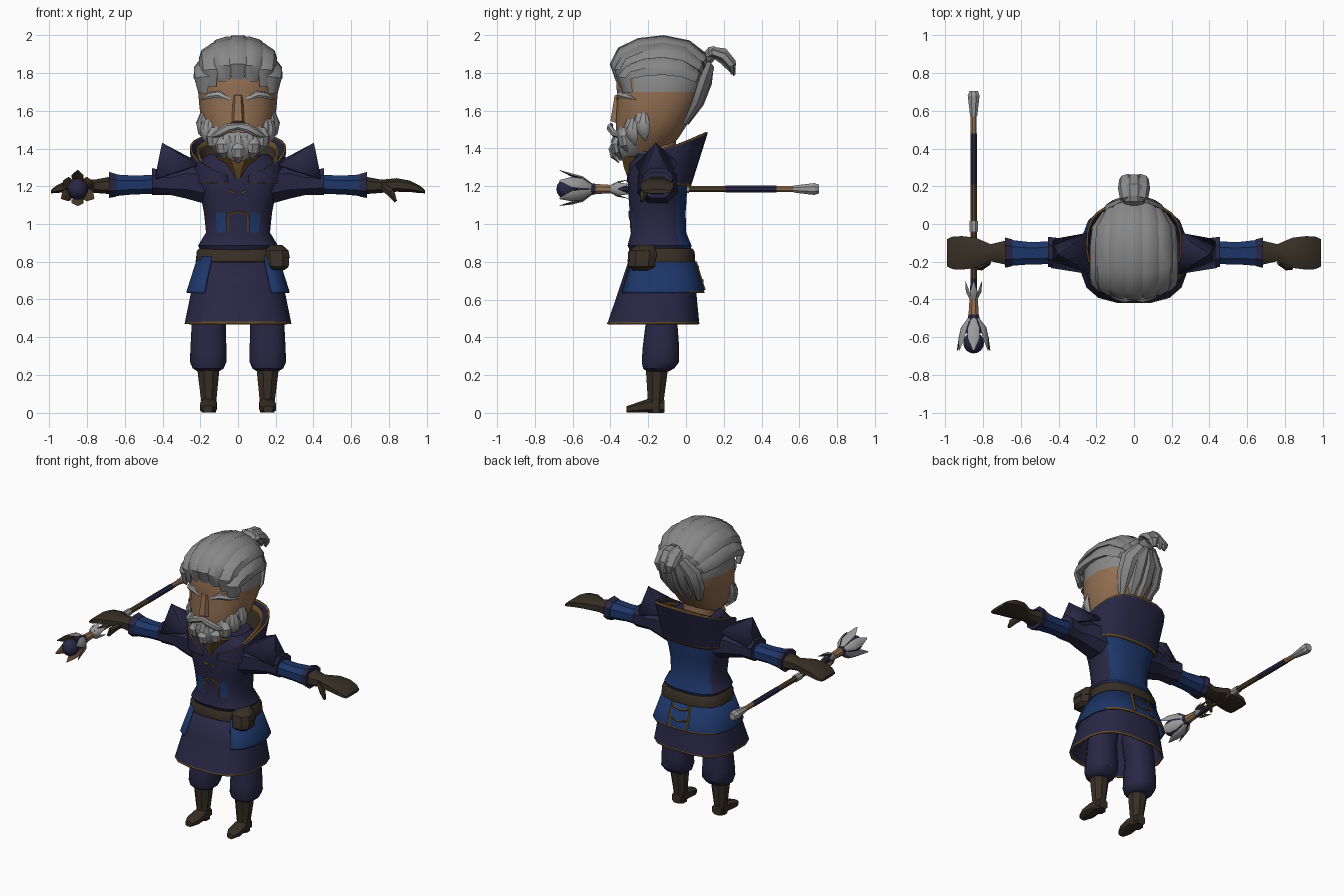
import bpy, bmesh, math
from mathutils import Vector as V
from math import sin, cos, pi, radians

cube = bpy.data.objects.get("Cube")
if cube:
    bpy.data.objects.remove(cube)

COLORS = {
    "hair_grey": (0.245, 0.245, 0.245), "beard_grey": (0.31, 0.31, 0.31),
    "skin": (0.29, 0.16, 0.083), "navy_cloth": (0.022, 0.02, 0.058),
    "blue_cloth": (0.012, 0.037, 0.14), "brown_leather": (0.038, 0.028, 0.018),
    "gold_trim": (0.13, 0.07, 0.019), "silver_metal": (0.33, 0.33, 0.33),
    "dark_wood": (0.085, 0.052, 0.024),
}
MATS = {}
for key, rgb in COLORS.items():
    m = bpy.data.materials.new(key)
    m.use_nodes = True
    m.diffuse_color = (*rgb, 1)
    bsdf = m.node_tree.nodes["Principled BSDF"]
    bsdf.inputs["Base Color"].default_value = (*rgb, 1)
    bsdf.inputs["Roughness"].default_value = 0.8
    MATS[key] = m
HAIR, BEARD, SKIN, NAVY, BLUE, BROWN, GOLD, SILVER, WOOD = COLORS


def build(name, verts, faces, mat, thick=0):
    """Mesh from points; mat is a colour name or a rule(centre, normal)."""
    bm = bmesh.new()
    vs = [bm.verts.new(v) for v in verts]
    for f in faces:
        bm.faces.new([vs[i] for i in f])
    bmesh.ops.recalc_face_normals(bm, faces=bm.faces)
    bm.normal_update()
    me = bpy.data.meshes.new(name)
    slots = []
    for f in bm.faces:
        key = mat if isinstance(mat, str) else mat(f.calc_center_median(), f.normal)
        if key not in slots:
            slots.append(key)
            me.materials.append(MATS[key])
        f.material_index = slots.index(key)
    bm.to_mesh(me)
    bm.free()
    ob = bpy.data.objects.new(name, me)
    bpy.context.collection.objects.link(ob)
    if thick:
        mod = ob.modifiers.new("Thickness", "SOLIDIFY")
        mod.thickness, mod.offset = thick, 0
    bpy.ops.object.select_all(action="DESELECT")
    ob.select_set(True)
    bpy.context.view_layer.objects.active = ob
    bpy.ops.object.shade_smooth_by_angle(angle=radians(36))
    return ob


def skin_rings(name, rings, mat, cap=True, thick=0):
    n = len(rings[0])
    faces = [(r * n + i, r * n + (i + 1) % n, (r + 1) * n + (i + 1) % n, (r + 1) * n + i)
             for r in range(len(rings) - 1) for i in range(n)]
    if cap:
        faces += [tuple(range(n)), tuple(range((len(rings) - 1) * n, len(rings) * n))]
    return build(name, [p for r in rings for p in r], faces, mat, thick)


def loft(name, rows, mat, axis="z", sides=12, power=1.0, s=1, cap=True, thick=0):
    """Rows are (position on axis, centre a, centre b, radius a, radius b)."""
    rings = []
    for t, a, b, ra, rb in rows:
        ring = []
        for i in range(sides):
            g = 2 * pi * (i + .5) / sides
            p = a + ra * math.copysign(abs(cos(g)) ** power, cos(g))
            q = b + rb * math.copysign(abs(sin(g)) ** power, sin(g))
            x, y, z = {"z": (p, q, t), "x": (t, p, q), "y": (p, t, q)}[axis]
            ring.append((x * s, y, z))
        rings.append(ring)
    return skin_rings(name, rings, mat, cap, thick)


def sweep(name, pts, widths, mat, centre, flat=0.4, sides=6):
    """Lock or strip along a path, lying flat against the given centre."""
    pts = [V(p) for p in pts]
    rings = []
    for i, p in enumerate(pts):
        t = (pts[min(i + 1, len(pts) - 1)] - pts[max(i - 1, 0)]).normalized()
        b = t.cross(p - V(centre)).normalized()
        n = b.cross(t)
        w = widths[i]
        rings.append([p + b * w * cos(2 * pi * k / sides) + n * w * flat * sin(2 * pi * k / sides)
                      for k in range(sides)])
    return skin_rings(name, rings, mat)


# Head: skin with cropped hair above the temple line
def head_rule(c, n):
    return HAIR if c.z > 1.7 and (n.y > -0.6 or c.z > 1.82) else SKIN


loft("neck", [(1.2, 0, -.14, .11, .1), (1.46, 0, -.15, .1, .1)], SKIN)
loft("head", [(1.38, 0, -.23, .1, .11), (1.45, 0, -.205, .16, .165), (1.52, 0, -.185, .19, .19),
              (1.61, 0, -.155, .207, .215), (1.7, 0, -.14, .215, .23), (1.8, 0, -.135, .207, .24),
              (1.9, 0, -.13, .165, .2), (1.95, 0, -.13, .1, .12)], head_rule, sides=16, power=.87)
build("nose", [(-.03, -.35, 1.69), (.03, -.35, 1.69), (-.04, -.355, 1.53), (.04, -.355, 1.53),
               (-.022, -.4, 1.545), (.022, -.4, 1.545), (-.015, -.378, 1.68), (.015, -.378, 1.68)],
      [(0, 2, 4, 6), (1, 7, 5, 3), (6, 4, 5, 7), (2, 3, 5, 4), (0, 6, 7, 1)], SKIN)

# Swept-back hair locks gathered at the back, dipping lower at the temples
MID = [(-.362, 1.77, .195), (-.385, 1.845, .203), (-.345, 1.915, .203), (-.25, 1.96, .203),
       (-.12, 1.975, .203), (.01, 1.95, .193), (.1, 1.885, .15), (.13, 1.81, .07)]
for k in range(-3, 4):
    a = radians(k * 24)
    path = [(w * sin(a), -.13 + (y + .13) * (1 - .25 * sin(a) ** 2),
             1.7 + (z - 1.7) * cos(a) ** .55 - (.045 * sin(a) ** 2 if i == 0 else 0))
            for i, (y, z, w) in enumerate(MID)]
    sweep("hair_lock", path, [.038, .052, .064, .068, .068, .066, .055, .03], HAIR, (0, -.13, 1.7), .42)
for k in (-1.5, -.5, .5, 1.5):
    path = [(k * .065, .01 - abs(k) * .01, 1.53), (k * .085, .08 - abs(k) * .015, 1.64),
            (k * .08, .12 - abs(k) * .015, 1.75), (k * .035, .13, 1.84)]
    sweep("nape_lock", path, [.02, .048, .052, .035], HAIR, (0, -.13, 1.7), .45)

# Topknot
loft("hair_tie", [(.09, 0, 1.86, .045, .045), (.12, 0, 1.885, .06, .055), (.15, 0, 1.905, .045, .04)],
     HAIR, "y", sides=8)
for x, drop in ((0, 0), (-.038, .02), (.038, .02), (0, .045)):
    path = [(x * .4, .1, 1.88), (x, .145, 1.92 - drop * .5), (x * 1.1, .2, 1.91 - drop),
            (x * 1.15, .245, 1.86 - drop), (x, .255 - drop * .5, 1.785 + drop * .4)]
    sweep("topknot_lock", path, [.025, .04, .046, .038, .012], HAIR, (0, .15, 1.78), .55)

# Beard over a full base, moustache and brows
FACE = (0, -.17, 1.5)
loft("beard_base", [(1.335, 0, -.305, .04, .05), (1.38, 0, -.275, .1, .115), (1.44, 0, -.24, .15, .15),
                    (1.485, 0, -.225, .168, .163)], BEARD, power=.9)
for layer, grow in enumerate((0, .012)):
    for k in range(-4, 5):
        a = radians(k * 18 + math.copysign(layer * 7, k) * (k != 0))
        e = sin(a) ** 2
        top, bot = 1.485 - .05 * layer + (.13 + .03 * layer) * e, 1.35 - .025 * layer + .12 * e
        path = [((.187 + grow) * sin(a) * q, -.185 - (.19 + grow) * cos(a) * q, top + (bot - top) * u)
                for u, q in ((0, .98), (.35, 1.05), (.7, 1), (1, .84))]
        sweep("beard_lock", path, [.016, .034, .032, .006], BEARD, FACE, .45)
for s in (-1, 1):
    sweep("moustache", [(-.005 * s, -.395, 1.52), (.05 * s, -.405, 1.51), (.105 * s, -.383, 1.48),
                        (.15 * s, -.345, 1.46)], [.016, .024, .021, .004], BEARD, FACE, .6)
    sweep("eyebrow", [(.045 * s, -.362, 1.662), (.1 * s, -.355, 1.688), (.15 * s, -.326, 1.682),
                      (.195 * s, -.268, 1.66)], [.011, .02, .018, .004], SILVER, (0, -.15, 1.6), .6)


# Tunic body
def tunic_rule(c, n):
    if n.y > .5 and c.z < 1.2:
        return BLUE
    return BLUE if n.y < -.3 and .05 < abs(c.x) < .13 and .94 < c.z < 1.06 else NAVY


loft("tunic", [(.84, 0, -.135, .19, .155), (.885, 0, -.14, .215, .172), (.955, 0, -.145, .172, .148),
               (1.06, 0, -.15, .183, .15), (1.12, 0, -.15, .195, .155), (1.22, 0, -.15, .23, .16),
               (1.32, 0, -.145, .225, .155), (1.37, 0, -.14, .16, .13)],
     tunic_rule, sides=16, power=.75)
CHEST = (0, -.15, 1.05)
sweep("chest_arch", [(-.06, -.299, 1.03), (-.04, -.301, 1.055), (0, -.302, 1.065), (.04, -.301, 1.055),
                     (.06, -.299, 1.03)], [.006] * 5, GOLD, CHEST, .6, 4)
for s in (-1, 1):
    sweep("chest_clasp", [(.015 * s, -.31, 1.165), (.045 * s, -.31, 1.175)], [.008] * 2, GOLD, CHEST, .4, 4)
    sweep("chest_piping", [(.056 * s, -.291, .955), (.056 * s, -.298, 1.06)], [.005] * 2, GOLD, CHEST, .6, 4)


# Standing collars with trimmed edges
def collar(name, k, lift, mat, trims, edge):
    cols, rows = 22, (0, .05, edge, 1)
    verts = []
    for u in rows:
        for i in range(cols + 1):
            a = radians(-172 + 344 * i / cols)
            sx = math.copysign(abs(sin(a)) ** .75, sin(a))
            cy = math.copysign(abs(cos(a)) ** .75, cos(a))
            low = V((.235 * sx, -.145 + .165 * cy, 1.2 + .02 * (1 - cos(a)) * .5))
            high = V((.25 * sx, -.11 + (.22 if cy > 0 else .195) * cy,
                      1.25 + .235 * ((1 + cos(a)) / 2) ** .6 + lift))
            p = low.lerp(high, u)
            verts.append((p.x * k, -.14 + (p.y + .14) * k, p.z))
    w = cols + 1
    faces = [(r * w + i, r * w + i + 1, (r + 1) * w + i + 1, (r + 1) * w + i)
             for r in range(len(rows) - 1) for i in range(cols)]
    ob = build(name, verts, faces, mat, .012)
    ob.data.materials.append(MATS[GOLD])
    for i, f in enumerate(ob.data.polygons):
        f.material_index = int(i // cols in trims)


collar("collar", 1, 0, NAVY, (0, 2), .97)
collar("inner_collar", .85, -.015, BROWN, (2,), .88)
loft("scarf", [(1.24, 0, -.27, .03, .04), (1.3, 0, -.26, .06, .075), (1.36, 0, -.22, .13, .13)], GOLD, sides=8)

# Skirt layers, belt and pouch
loft("skirt", [(.84, 0, -.135, .195, .155), (.66, 0, -.15, .243, .2), (.48, 0, -.172, .28, .24),
               (.47, 0, -.173, .282, .244)], lambda c, n: GOLD if c.z < .479 else NAVY,
     sides=16, power=.7, cap=False, thick=.01)
over = loft("overskirt", [(.83, 0, -.135, .21, .17), (.645, 0, -.135, .27, .228), (.635, 0, -.135, .272, .23)],
            lambda c, n: GOLD if c.z < .642 and c.y > .04 else BLUE, sides=16, power=.72, cap=False, thick=.012)
bm = bmesh.new()
bm.from_mesh(over.data)
bmesh.ops.delete(bm, geom=[f for f in bm.faces if f.calc_center_median().y < -.2
                           and abs(f.calc_center_median().x) < .155], context="FACES")
bm.to_mesh(over.data)
bm.free()
for s in (-1, 1):
    sweep("back_panel_piping", [(.065 * s, .052, .8), (.07 * s, .099, .65)], [.009] * 2, GOLD, (0, -.13, .7), .6, 4)
for z in (.69, .76):
    sweep("back_panel_bar", [(x, .087 - (z - .69) * .31, z + abs(x) * .25) for x in (-.06, 0, .06)],
          [.006] * 3, GOLD, (0, -.13, .7), .8, 4)
loft("belt", [(.785, 0, -.13, .218, .172), (.8, 0, -.13, .228, .182), (.855, 0, -.13, .222, .178),
              (.87, 0, -.13, .21, .166)], BROWN, sides=16, power=.75)
loft("pouch", [(.755, .205, -.235, .045, .05), (.775, .205, -.235, .068, .075), (.83, .205, -.23, .07, .075),
               (.85, .205, -.228, .06, .065)], BROWN, sides=8, power=.8)
loft("pouch_flap", [(.82, .205, -.232, .075, .08), (.86, .2, -.228, .072, .075), (.89, .195, -.215, .04, .045)],
     BROWN, sides=8, power=.8)

# Limbs on both sides
for s, side in ((1, "left"), (-1, "right")):
    loft(side + "_trouser_leg", [(.62, .13, -.135, .09, .09), (.46, .155, -.13, .094, .088),
         (.34, .157, -.133, .098, .1), (.27, .158, -.135, .1, .102), (.235, .158, -.145, .085, .085),
         (.22, .157, -.15, .06, .06)], NAVY, sides=12, power=.85, s=s)
    loft(side + "_boot_shaft", [(.27, .157, -.155, .068, .064), (.2, .157, -.155, .06, .06),
         (.06, .155, -.16, .043, .045), (0, .155, -.16, .042, .045)], BROWN, sides=8, s=s)
    loft(side + "_boot_foot", [(-.115, .155, .035, .036, .035), (-.2, .155, .038, .045, .038),
         (-.27, .158, .026, .047, .026), (-.315, .16, .018, .026, .018)], BROWN, "y", 8, .7, s=s)
    loft(side + "_upper_sleeve", [(.14, -.15, 1.21, .12, .12), (.28, -.152, 1.225, .1, .095),
         (.36, -.15, 1.215, .075, .065), (.455, -.148, 1.225, .086, .076)], NAVY, "x", 8, .85, s=s)
    loft(side + "_lower_sleeve", [(.42, -.152, 1.21, .065, .055), (.55, -.155, 1.207, .063, .053),
         (.66, -.153, 1.205, .074, .062)], BLUE, "x", 8, .85, s=s)
    loft(side + "_cuff", [(.645, -.152, 1.205, .076, .064), (.685, -.152, 1.207, .086, .074)],
         NAVY, "x", 8, .85, s=s)
    loft(side + "_glove", [(.67, -.152, 1.205, .07, .05), (.76, -.152, 1.2, .048, .037),
         (.84, -.153, 1.207, .085, .038), (.91, -.153, 1.2, .094, .032), (.96, -.153, 1.185, .092, .022),
         (.99, -.153, 1.172, .078, .01)], BROWN, "x", 8, .75, s=s)
    sweep(side + "_thumb", [(.77 * s, -.2, 1.195), (.81 * s, -.225, 1.165), (.835 * s, -.235, 1.12)],
          [.022, .026, .01], BROWN, (.85 * s, -.15, 1.2), .8)
    # Pointed shoulder guard: tip, inner front/middle/back, outer front/back
    pad = [(.4, -.16, 1.425), (.22, -.265, 1.31), (.235, -.15, 1.335), (.22, -.045, 1.32),
           (.435, -.23, 1.24), (.435, -.085, 1.245)]
    build(side + "_shoulder_guard", [(x * s, y, z) for x, y, z in pad],
          [(0, 1, 4), (0, 5, 3), (0, 4, 5), (0, 2, 1), (0, 3, 2)], NAVY, .012)

# Staff lying along y in the right hand
SX, SZ = -.85, 1.185
for name, y0, y1, r0, r1, mat in (
        ("staff_pommel", .57, .68, .02, .034, SILVER), ("staff_pommel_end", .68, .705, .034, .024, SILVER),
        ("staff_butt", .47, .58, .017, .017, SKIN), ("staff_lower_wrap", .21, .48, .019, .019, NAVY),
        ("staff_grip", -.3, .22, .018, .018, WOOD), ("staff_ring", -.04, .015, .024, .024, SILVER),
        ("staff_upper_wrap", -.44, -.29, .024, .018, NAVY), ("staff_neck", -.49, -.4, .03, .024, SKIN),
        ("staff_cup", -.58, -.48, .05, .03, NAVY)):
    loft(name, [(y0, SX, SZ, r0, r0), (y1, SX, SZ, r1, r1)], mat, "y", 8)
loft("staff_orb", [(-.63 - .056 * cos(pi * i / 8), SX, SZ, .056 * sin(pi * i / 8) + .001,
                    .056 * sin(pi * i / 8) + .001) for i in range(9)], NAVY, "y", 12)


def petal_rule(c, n):
    return WOOD if n.x * (c.x - SX) + n.z * (c.z - SZ) < 0 else SILVER


for k in range(6):
    a = radians(60 * k + 30)
    tip = .1 if k % 2 else .088
    for name, prof, wid, cy in (
            ("orb_petal", ((.028, -.5), (.06, -.55), (.074, -.605), (tip, -.67)), [.012, .032, .032, .004], -.62),
            ("collar_petal", ((.018, -.4), (.036, -.36), (.05, -.305)), [.01, .02, .003], -.36)):
        sweep(name, [(SX + r * cos(a), y, SZ + r * sin(a)) for r, y in prof], wid, petal_rule, (SX, cy, SZ), .3)
